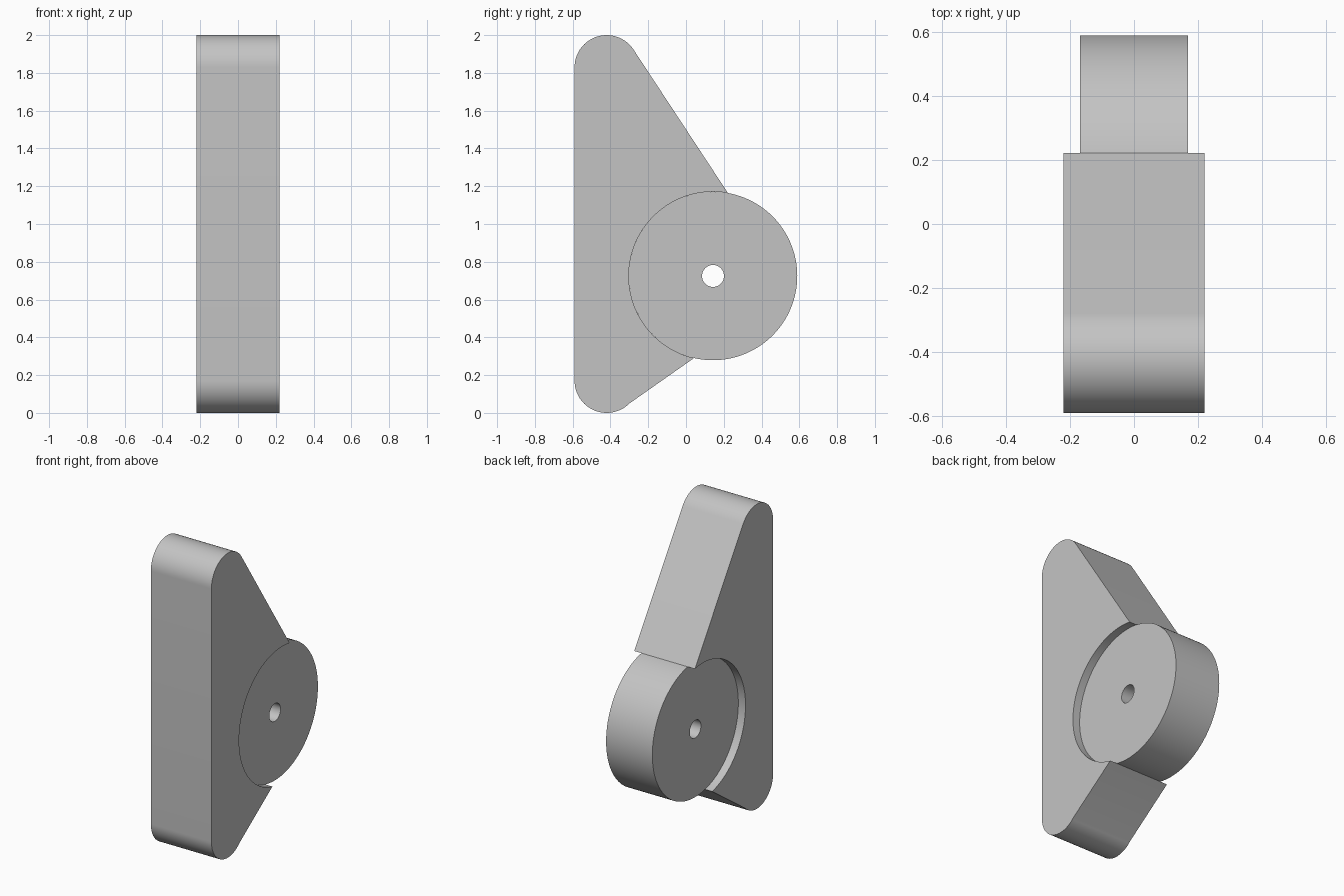
import bpy, bmesh, math

cube = bpy.data.objects.get("Cube")
if cube:
    bpy.data.objects.remove(cube, do_unlink=True)

grey = bpy.data.materials.new("light_grey")
grey.use_nodes = True
colour = (0.55, 0.55, 0.55, 1)
grey.diffuse_color = colour
grey.node_tree.nodes["Principled BSDF"].inputs["Base Color"].default_value = colour

HUB_Y, HUB_Z, HUB_R = 0.143, 0.725, 0.446
BORE_R = 0.058
END_Y, END_R = -0.42, 0.17


def arc(cy, cz, r, start, end, steps):
    """Points (y, z) along an arc, angles in degrees."""
    angles = [math.radians(start + (end - start) * i / steps) for i in range(steps + 1)]
    return [(cy + r * math.cos(a), cz + r * math.sin(a)) for a in angles]


def finish(name, bm):
    bmesh.ops.recalc_face_normals(bm, faces=bm.faces)
    mesh = bpy.data.meshes.new(name)
    bm.to_mesh(mesh)
    bm.free()
    mesh.materials.append(grey)
    obj = bpy.data.objects.new(name, mesh)
    bpy.context.collection.objects.link(obj)
    bpy.ops.object.select_all(action='DESELECT')
    obj.select_set(True)
    bpy.context.view_layer.objects.active = obj
    bpy.ops.object.shade_smooth_by_angle(angle=math.radians(30))
    return obj


# Rounded arm plate with a circular seat cut out for the hub
outline = arc(END_Y, 2 - END_R, END_R, 33.7, 180, 32)
outline += arc(END_Y, END_R, END_R, 180, 315, 32)
outline += arc(HUB_Y, HUB_Z, HUB_R, 257, 79.8, 96)
bm = bmesh.new()
half = 0.22
face = bm.faces.new([bm.verts.new((-half, y, z)) for y, z in outline])
side = bmesh.ops.extrude_face_region(bm, geom=[face])
moved = [v for v in side["geom"] if isinstance(v, bmesh.types.BMVert)]
bmesh.ops.translate(bm, verts=moved, vec=(2 * half, 0, 0))
finish("arm_plate", bm)

# Narrower hub disc with a through bore
bm = bmesh.new()
half = 0.168
n = 128
section = [(-half, HUB_R), (half, HUB_R), (half, BORE_R), (-half, BORE_R)]
rings = []
for x, r in section:
    points = arc(HUB_Y, HUB_Z, r, 0, 360, n)[:-1]
    rings.append([bm.verts.new((x, y, z)) for y, z in points])
for k, ring in enumerate(rings):
    following = rings[(k + 1) % len(rings)]
    for i in range(n):
        j = (i + 1) % n
        bm.faces.new((ring[i], ring[j], following[j], following[i]))
finish("hub_disc", bm)
